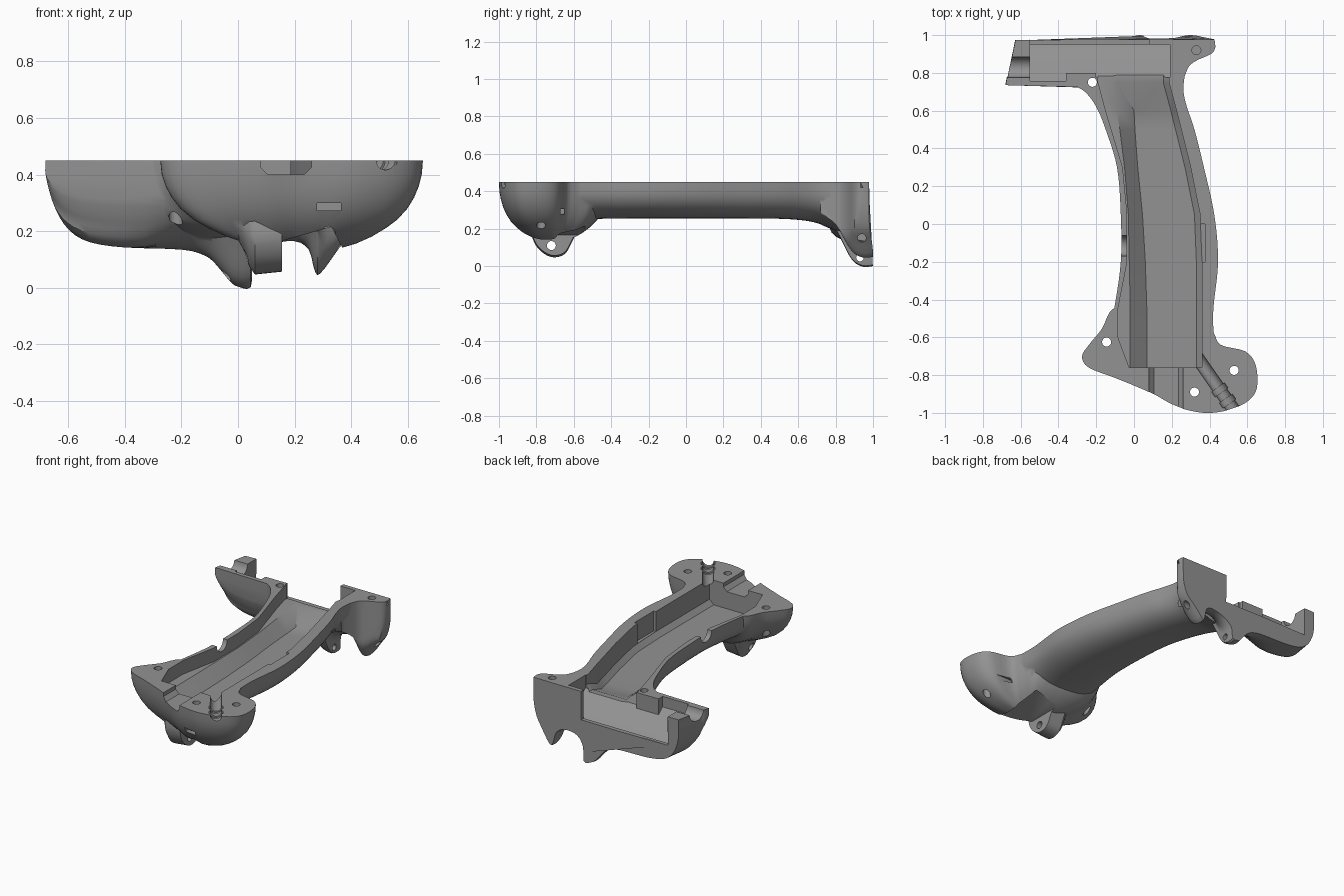
import bpy, bmesh, math
from mathutils import Vector

if "Cube" in bpy.data.objects:
    bpy.data.objects.remove(bpy.data.objects["Cube"])

TOP = 0.45

def clamp(v):
    return min(1, max(0, v))

def curve(pts, n, closed=False):
    """Catmull-Rom through tuples, n samples per span."""
    out, m = [], len(pts)
    get = (lambda i: Vector(pts[i % m])) if closed else (lambda i: Vector(pts[max(0, min(m - 1, i))]))
    for i in range(m if closed else m - 1):
        a, b, c, d = (get(i + k) for k in (-1, 0, 1, 2))
        for s in range(n):
            t = s / n
            out.append(0.5 * (2 * b + (c - a) * t + (2 * a - 5 * b + 4 * c - d) * t * t
                              + (3 * b - a - 3 * c + d) * t ** 3))
    if not closed:
        out.append(Vector(pts[-1]))
    return out

def loft(name, rings):
    """Closed solid skinned through rings of equal length."""
    bm = bmesh.new()
    vs = [[bm.verts.new(p) for p in r] for r in rings]
    n = len(vs[0])
    for a, b in zip(vs, vs[1:]):
        for i in range(n):
            bm.faces.new((a[i], a[(i + 1) % n], b[(i + 1) % n], b[i]))
    bm.faces.new(vs[0])
    bm.faces.new(vs[-1])
    bmesh.ops.recalc_face_normals(bm, faces=bm.faces)
    me = bpy.data.meshes.new(name)
    bm.to_mesh(me)
    bm.free()
    ob = bpy.data.objects.new(name, me)
    bpy.context.collection.objects.link(ob)
    return ob

def prism_x(name, yz, x0, x1):
    return loft(name, [[(x, y, z) for y, z in yz] for x in (x0, x1)])

def prism_y(name, xz, y0, y1):
    return loft(name, [[(x, y, z) for x, z in xz] for y in (y0, y1)])

def box(name, x0, x1, y0, y1, z0, z1):
    return prism_x(name, [(y0, z0), (y1, z0), (y1, z1), (y0, z1)], x0, x1)

def rod(name, a, b, r, seg=20):
    a, b = Vector(a), Vector(b)
    q = (b - a).to_track_quat('Z', 'Y')
    ring = [q @ Vector((r * math.cos(2 * math.pi * i / seg), r * math.sin(2 * math.pi * i / seg), 0))
            for i in range(seg)]
    return loft(name, [[p + v for v in ring] for p in (a, b)])

# Curved grip: U-shaped sections along y (y, left, right, bottom)
grip_st = [(-.72, -.1, .4, .24), (-.62, -.14, .42, .24), (-.45, -.105, .42, .253),
           (-.2, -.07, .445, .255), (.05, -.07, .425, .255), (.3, -.09, .37, .255),
           (.5, -.15, .32, .253), (.62, -.2, .28, .245), (.7, -.26, .262, .23),
           (.76, -.35, .265, .205), (.85, -.36, .28, .17)]
rings = []
for y, xl, xr, zb in curve(grip_st, 5):
    mid, half, ring = (xl + xr) / 2, (xr - xl) / 2, [(xl, y, .6)]
    for i in range(25):
        a = math.pi * i / 24
        c, s = math.cos(a), math.sin(a)
        ring.append((mid - half * math.copysign(abs(c) ** .85, c), y, TOP - .03 - (TOP - .03 - zb) * s ** .85))
    rings.append(ring + [(xr, y, .6)])
shell = loft("handle_half_shell", rings)

# Front pommel: plan outline shrinking downward
pommel_plan = [(-.275, -.70), (-.235, -.635), (-.17, -.555), (-.1, -.44), (.1, -.41), (.36, -.46),
               (.42, -.57), (.46, -.64), (.59, -.675), (.645, -.75), (.65, -.87), (.6, -.94), (.5, -.985),
               (.37, -1.0), (.22, -.965), (.08, -.89), (-.1, -.815), (-.24, -.76)]
plan = curve(pommel_plan, 4, True)
levels = [(.6, 1), (.45, 1), (.4, .99), (.36, .965), (.32, .925), (.28, .865), (.24, .775),
          (.21, .675), (.18, .55), (.155, .41), (.135, .24)]
pommel = loft("pommel", [[(.25 + (p.x - .25) * s, -.72 + (p.y + .72) * s, z) for p in plan]
                         for z, s in levels])

# Rear head: underside profile lofted along y
head_profile = [(-.67, .42), (-.67, .34), (-.65, .265), (-.605, .2), (-.53, .16), (-.4, .142), (-.2, .135),
                (-.12, .115), (-.08, .085), (-.03, .025), (0, .005), (.045, .003), (.055, .09),
                (.11, .15), (.2, .165), (.25, .135), (.27, .065), (.29, .05), (.35, .13),
                (.4, .2), (.425, .3), (.43, .42)]
prof = curve(head_profile, 3)
head_st = [(.72, .42, .25), (.735, .44, .252), (.76, .48, .26), (.8, .56, .275), (.84, .73, .295),
           (.87, .86, .34), (.9, .96, .41), (.93, 1, .43), (.955, 1, .43), (.974, .99, .425)]
rings = []
for y, k, xr in curve(head_st, 2):
    t = clamp((y - .705) / .14)
    k_left = math.sqrt(1 - (1 - t) ** 2)

    def place(x, z):
        w = clamp((x + .35) / .3)
        kk = k_left * (1 - w) + k * w
        slant = max(0, -x - .4) / .26 * (y - .77) * .2
        bump = (.026 * math.exp(-((x - .3) / .09) ** 2)
                + .026 * math.exp(-((x - .03) / .06) ** 2) * clamp((.25 - z) / .2))
        yy = y + bump * clamp((y - .88) / .08)
        if y < .76:
            yy += .015 * clamp((-x - .2) / .4)
        return (min(x, xr) + slant, yy, TOP - (TOP - z) * kk)
    rings.append([(*place(-.67, .42)[:2], .6)] + [place(p.x, p.y) for p in prof]
                 + [(xr, place(.43, .42)[1], .6)])
head = loft("rear_head", rings)

# Rounded lug under the pommel
lug_yz = curve([(-.82, .25), (-.825, .17), (-.79, .095), (-.72, .05), (-.65, .065), (-.61, .13),
                (-.58, .19), (-.53, .25)], 4)
lug = loft("pommel_lug", [[(x, -.7 + (p.x + .7) * (.4 + .6 * s), .25 + (p.y - .25) * s) for p in lug_yz]
                          for x, s in ((-.02, .3), (0, .4), (.022, .6), (.04, .87), (.06, 1.01), (.155, .96))])

joins = [pommel, head, lug]
cuts = [box("top_trim", -1, 1, -1.3, 1.3, TOP, .9)]

# Channel inside the grip with a left ledge (y, ledge edge, slope top, slope foot, right, floor)
chan = [(-.76, -.025, -.02, .07, .36, .288), (-.6, -.085, -.02, .07, .36, .288),
        (-.45, -.085, -.02, .068, .36, .288), (-.2, -.036, -.025, .06, .36, .288),
        (.05, -.036, -.03, .045, .35, .288), (.3, -.06, -.05, .02, .3, .288),
        (.5, -.12, -.075, .005, .25, .288), (.6, -.15, -.09, 0, .225, .29),
        (.75, -.19, -.12, -.09, .185, .355), (.81, -.19, -.125, -.09, .185, .355)]
cuts.append(loft("channel", [[(e, y, .6), (e, y, .36), (a, y, .36), (b, y, f), (r - .03, y, f),
                              (r, y, f + .03), (r, y, .6)] for y, e, a, b, r, f in chan]))
cuts.append(box("side_relief", .3, .375, -.2, 0, .319, .6))

# Open tray in the rear head: sloping floor, low rear lip, full rear wall on the right
for x0, x1, y0, y1 in ((-.55, -.36, .757, 1.1), (-.361, -.2, .8, 1.1), (-.201, .08, .775, 1.1),
                       (.079, .19, .775, .95)):
    z0 = .28 + (.88 - y0) * .82
    floor = [(y0, .6), (y0, z0), (.88, .28), (.949, .25)]
    floor += [(.95, .262), (y1, .262), (y1, .6)] if y1 > 1 else [(.95, .6)]
    cuts.append(prism_x("tray", floor, x0, x1))
cuts.append(rod("end_groove", (-.8, .83, TOP), (-.54, .83, TOP), .055))

# Pommel: top slot, cable groove with ribs, underside notch, windows
cuts.append(prism_y("front_slot", [(.08, .6), (.08, .425), (.105, .4), (.235, .4), (.26, .425), (.26, .6)], -1.1, -.7))
g0, g1 = Vector((.33, -.70, TOP)), Vector((.56, -1.03, TOP))
cuts.append(rod("cable_groove", g0, g1, .034))
for t in (.5, .68, .86):
    cuts.append(rod("groove_ring", g0.lerp(g1, t), g0.lerp(g1, t + .08), .042))
cuts.append(prism_y("under_notch", [(.155, -.1), (.155, .165), (.33, .215), (.38, .12), (.42, -.1)], -.9, -.5))
cuts.append(box("front_window", .28, .365, -1.1, -.92, .272, .3))
cuts.append(box("side_window", .42, .7, -.672, -.65, .278, .305))
cuts.append(rod("wall_notch", (-.2, -.115, TOP), (.02, -.115, TOP), .055))

# Screw holes and cross holes
for x, y, z in ((.53, -.775, -.1), (.32, -.89, -.1), (-.145, -.625, -.1), (-.22, .75, -.1), (.33, .92, .36)):
    cuts.append(rod("screw_hole", (x, y, z), (x, y, .7), .024))
cuts.append(rod("lug_hole", (-.2, -.72, .11), (.2, -.72, .11), .024))
cuts.append(rod("head_lug_hole", (-.15, .93, .045), (.15, .93, .045), .02))
cuts.append(rod("head_side_hole", (.25, .94, .15), (.6, .94, .15), .022))

bpy.context.view_layer.objects.active = shell
for op, group in (('UNION', joins), ('DIFFERENCE', cuts)):
    for other in group:
        mod = shell.modifiers.new(other.name, 'BOOLEAN')
        mod.operation, mod.solver, mod.object = op, 'EXACT', other
        bpy.ops.object.modifier_apply(modifier=mod.name)
        bpy.data.objects.remove(other)

mat = bpy.data.materials.new("mid_grey")
mat.diffuse_color = (.29, .29, .29, 1)
mat.use_nodes = True
mat.node_tree.nodes["Principled BSDF"].inputs["Base Color"].default_value = mat.diffuse_color
shell.data.materials.clear()
shell.data.materials.append(mat)
shell.select_set(True)
bpy.ops.object.shade_smooth_by_angle(angle=math.radians(35))
